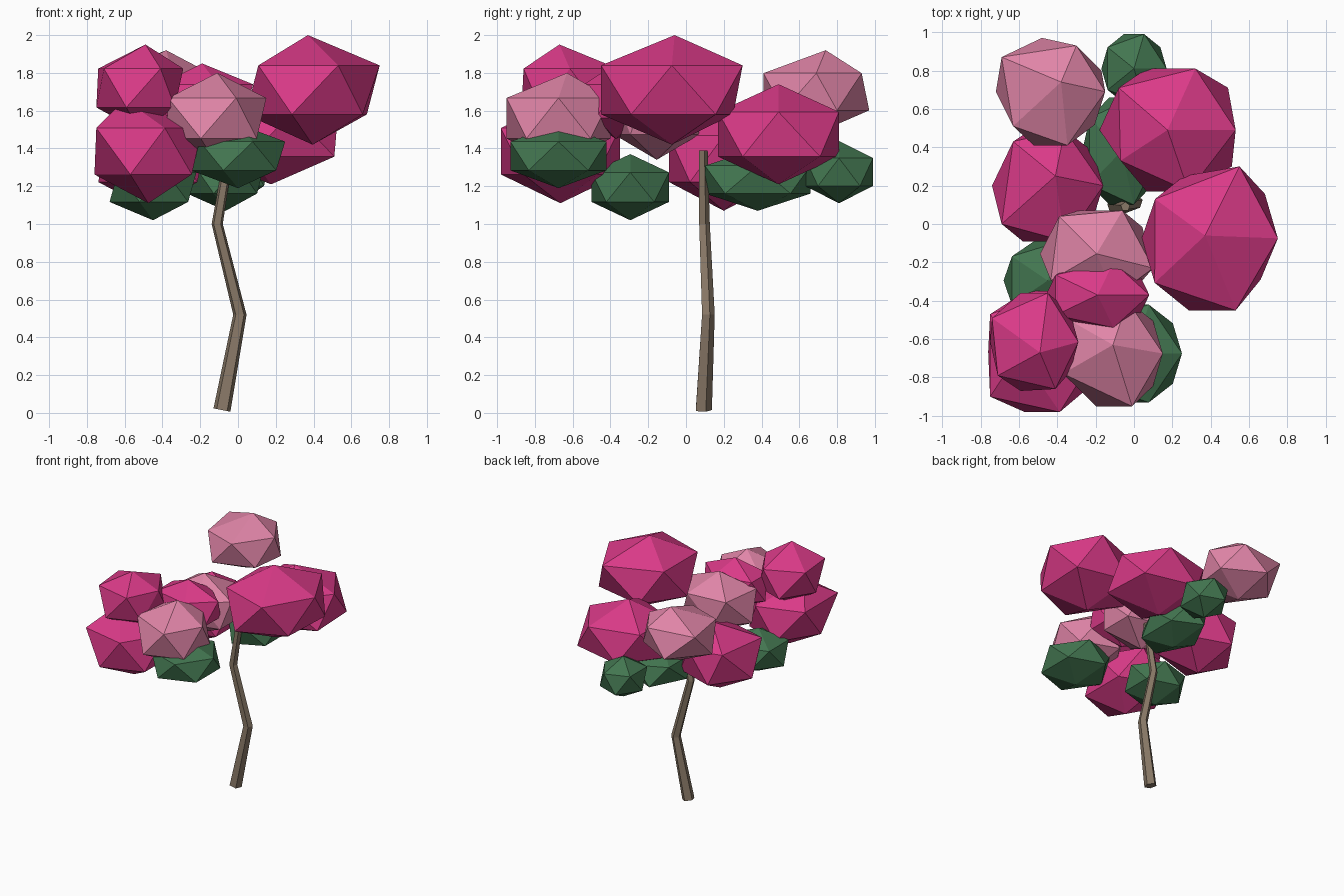
import bpy, bmesh, math

if "Cube" in bpy.data.objects:
    bpy.data.objects.remove(bpy.data.objects["Cube"], do_unlink=True)


def material(name, rgb):
    mat = bpy.data.materials.new(name)
    mat.use_nodes = True
    mat.diffuse_color = (*rgb, 1)
    mat.node_tree.nodes["Principled BSDF"].inputs["Base Color"].default_value = (*rgb, 1)
    return mat


magenta = material("magenta blossom", (0.70, 0.042, 0.245))
pink = material("pale pink blossom", (0.75, 0.235, 0.39))
green = material("leaf green", (0.055, 0.18, 0.08))
bark = material("bark", (0.25, 0.19, 0.135))


def finish(bm, name, mat):
    bmesh.ops.recalc_face_normals(bm, faces=bm.faces[:])
    mesh = bpy.data.meshes.new(name)
    bm.to_mesh(mesh)
    bm.free()
    mesh.materials.append(mat)
    obj = bpy.data.objects.new(name, mesh)
    bpy.context.collection.objects.link(obj)
    return obj


def clump(name, mat, xs, ys, zs, top=None, pulls={}):
    """Twenty-sided clump filling the given ranges. The apex can be moved, and
    any of its ten side corners (counted anticlockwise from +x) pulled to a spot."""
    bm = bmesh.new()
    bmesh.ops.create_icosphere(bm, subdivisions=1, radius=1)
    reach = [max(v.co[axis] for v in bm.verts) for axis in range(3)]
    for v in bm.verts:
        corner = round(math.atan2(v.co.y, v.co.x) / math.tau * 10) % 10
        pole = abs(v.co.z) > 0.9
        spot = pulls.get(corner)
        if pole:
            spot = top if v.co.z > 0 else None
        for axis, (low, high) in enumerate((xs, ys, zs)):
            v.co[axis] = (low + high) / 2 + v.co[axis] / reach[axis] * (high - low) / 2
        if spot:
            v.co.xy = spot
    finish(bm, name, mat)


# Magenta blossom clumps
clump("blossom_left", magenta, (0.04, 0.75), (-0.45, 0.30), (1.42, 2.0), (0.37, -0.06),
      {2: (0.55, 0.30), 3: (0.26, 0.25), 4: (0.11, 0.13), 8: (0.53, -0.45), 9: (0.66, -0.29)})
clump("blossom_back", magenta, (-0.18, 0.53), (0.17, 0.81), (1.21, 1.74), None,
      {1: (0.49, 0.71), 2: (0.32, 0.81), 4: (-0.08, 0.71), 6: (-0.07, 0.33), 9: (0.51, 0.30)})
clump("blossom_right", magenta, (-0.74, -0.16), (-0.09, 0.49), (1.07, 1.62), (-0.41, 0.25),
      {4: (-0.63, 0.43), 6: (-0.69, 0), 7: (-0.58, -0.09)})
clump("blossom_middle", magenta, (-0.46, 0.08), (-0.54, -0.20), (1.45, 1.85))
clump("blossom_front_upper", magenta, (-0.75, -0.29), (-0.87, -0.36), (1.49, 1.95), (-0.49, -0.67),
      {4: (-0.74, -0.49), 6: (-0.71, -0.79), 8: (-0.41, -0.86)})
clump("blossom_front_lower", magenta, (-0.76, -0.19), (-0.98, -0.35), (1.11, 1.66), (-0.6, -0.67),
      {4: (-0.75, -0.47), 6: (-0.75, -0.9), 7: (-0.57, -0.98)})

# Pale pink blossom clumps
clump("pale_blossom_back", pink, (-0.72, -0.15), (0.41, 0.97), (1.48, 1.92), (-0.38, 0.74),
      {1: (-0.17, 0.8), 2: (-0.3, 0.93), 3: (-0.48, 0.97), 4: (-0.69, 0.87), 6: (-0.63, 0.51)})
clump("pale_blossom_middle", pink, (-0.49, 0.10), (-0.38, 0.07), (1.34, 1.82), None,
      {0: (0.1, -0.23), 2: (-0.06, 0.07), 4: (-0.39, 0.04)})
clump("pale_blossom_front", pink, (-0.38, 0.15), (-0.95, -0.40), (1.32, 1.80), (-0.11, -0.63),
      {6: (-0.37, -0.78), 8: (-0.01, -0.95)})

# Green leaf clumps
clump("leaves_front", green, (-0.25, 0.25), (-0.93, -0.42), (1.19, 1.53))
clump("leaves_right", green, (-0.68, -0.22), (-0.50, -0.09), (1.02, 1.37))
clump("leaves_middle", green, (-0.27, 0.14), (0.10, 0.66), (1.07, 1.40))
clump("leaves_back", green, (-0.17, 0.17), (0.63, 0.99), (1.11, 1.44))

# Crooked five-sided trunk, tapering upwards through its bends
SIDES = 5
bends = [(-0.085, 0.09, 0.015, 0.047), (0.01, 0.115, 0.52, 0.037),
         (-0.11, 0.095, 1.0, 0.031), (-0.045, 0.09, 1.39, 0.025)]
bm = bmesh.new()
rings = []
for x, y, z, r in bends:
    ring = []
    for i in range(SIDES):
        a = math.tau * (i + 0.25) / SIDES
        slant = -0.2 * r * math.cos(a) if z < 0.1 else 0
        ring.append(bm.verts.new((x + r * math.cos(a), y + r * math.sin(a), z + slant)))
    rings.append(ring)
for low, high in zip(rings, rings[1:]):
    for i in range(SIDES):
        j = (i + 1) % SIDES
        bm.faces.new((low[i], low[j], high[j], high[i]))
bm.faces.new(rings[0])
bm.faces.new(rings[-1])
finish(bm, "trunk", bark)
